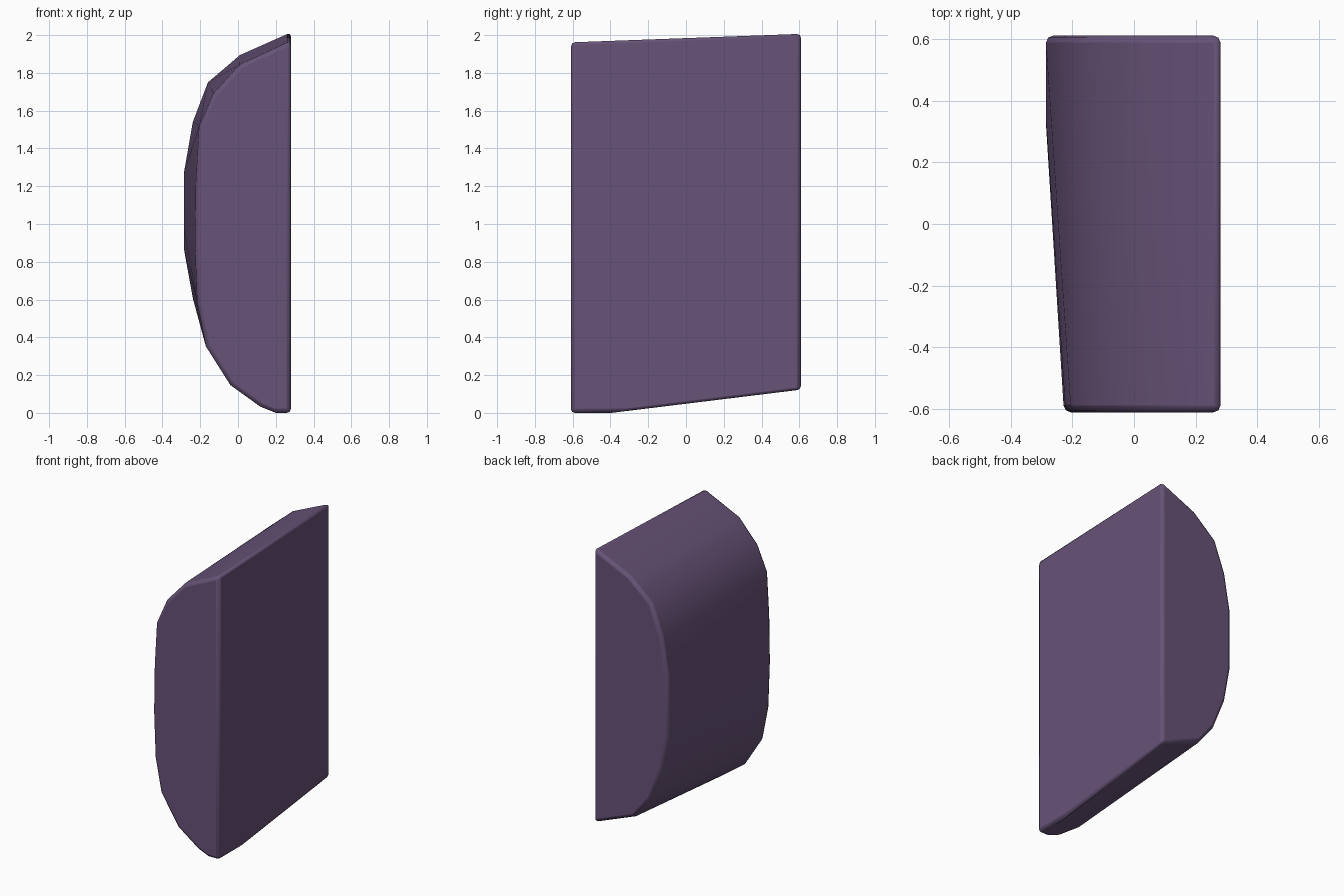
import bpy, bmesh

if "Cube" in bpy.data.objects:
    bpy.data.objects.remove(bpy.data.objects["Cube"])

# End profiles (x, z), from the top corner round the curved side to the bottom corner
front = [(0.28, 1.97), (0.01, 1.845), (-0.13, 1.69), (-0.205, 1.52), (-0.222, 1.22),
         (-0.227, 0.9), (-0.215, 0.58), (-0.17, 0.35), (-0.04, 0.145), (0.12, 0.03), (0.28, -0.035)]
back = [(0.28, 2.015), (0.01, 1.895), (-0.16, 1.75), (-0.24, 1.54), (-0.287, 1.27),
        (-0.303, 1.07), (-0.287, 0.87), (-0.24, 0.61), (-0.15, 0.385), (-0.03, 0.235), (0.28, 0.115)]
HALF = 0.61

bm = bmesh.new()
for prof, y in ((front, -HALF), (back, HALF)):
    for x, z in prof:
        bm.verts.new((x, y, z))
bmesh.ops.convex_hull(bm, input=bm.verts[:])

# Flatten the underside and the bulge of the curved side
for co, no in (((0, 0, 0), (0, 0, -1)), ((-0.285, 0, 0), (-1, 0, 0))):
    cut = bmesh.ops.bisect_plane(bm, geom=bm.verts[:] + bm.edges[:] + bm.faces[:],
                                 plane_co=co, plane_no=no, clear_outer=True)
    rim = [e for e in cut["geom_cut"] if isinstance(e, bmesh.types.BMEdge)]
    if rim:
        bmesh.ops.holes_fill(bm, edges=rim)
bmesh.ops.remove_doubles(bm, verts=bm.verts[:], dist=0.004)
bmesh.ops.dissolve_limit(bm, angle_limit=0.03, verts=bm.verts[:], edges=bm.edges[:])
bmesh.ops.recalc_face_normals(bm, faces=bm.faces[:])

me = bpy.data.meshes.new("curved_block")
bm.to_mesh(me)
bm.free()
ob = bpy.data.objects.new("curved_block", me)
bpy.context.collection.objects.link(ob)

# Narrow rounded edges round the flat faces
bev = ob.modifiers.new("edge_bevel", "BEVEL")
bev.width = 0.022
bev.segments = 2
bev.limit_method = 'ANGLE'
bev.angle_limit = 0.85

mat = bpy.data.materials.new("dusty_purple")
mat.diffuse_color = (0.135, 0.085, 0.185, 1)
mat.use_nodes = True
mat.node_tree.nodes["Principled BSDF"].inputs["Base Color"].default_value = mat.diffuse_color
me.materials.append(mat)

bpy.context.view_layer.objects.active = ob
ob.select_set(True)
bpy.ops.object.shade_smooth_by_angle(angle=0.6)
